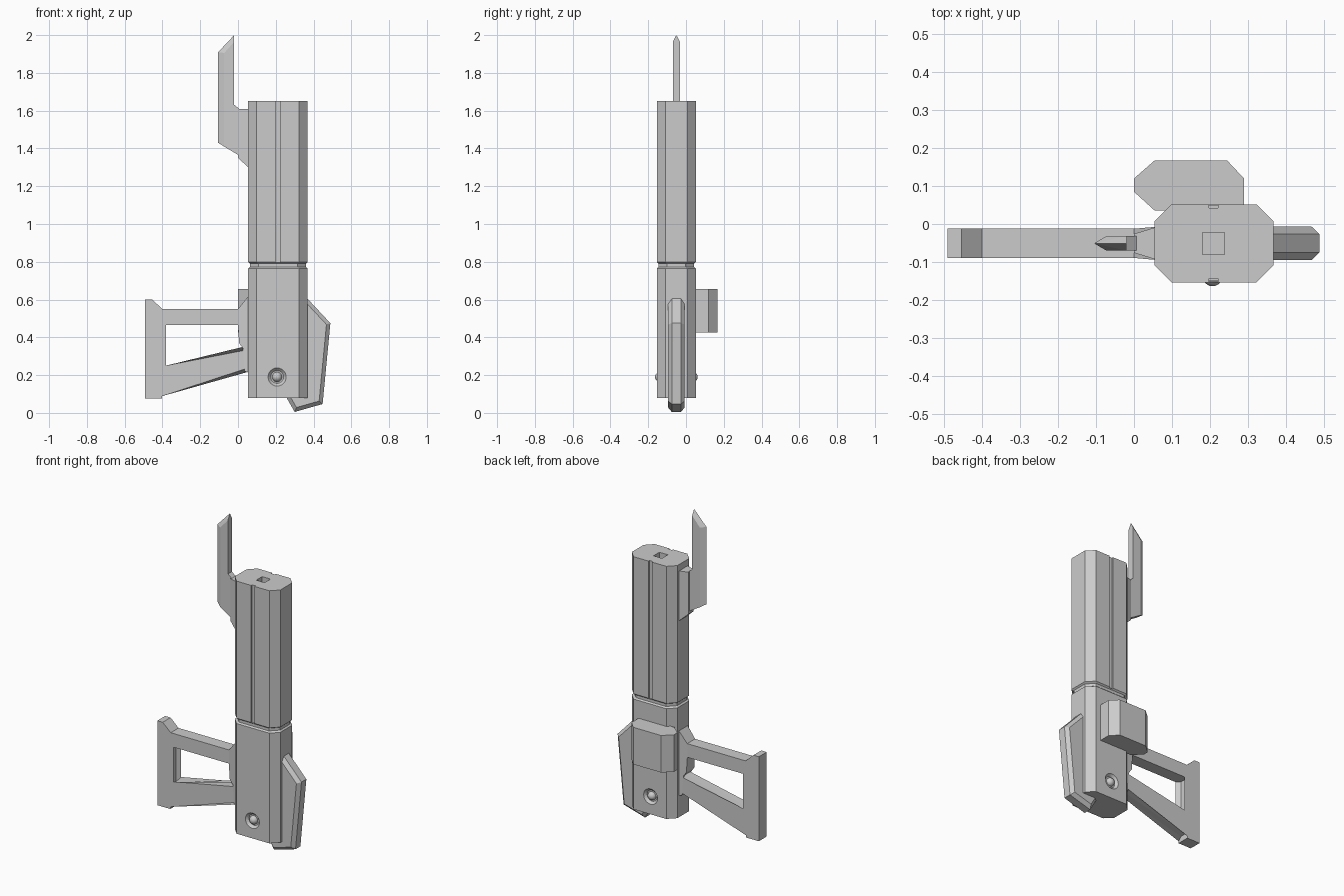
import bpy, bmesh, math
from mathutils import Vector

if "Cube" in bpy.data.objects:
    bpy.data.objects.remove(bpy.data.objects["Cube"], do_unlink=True)

grey = bpy.data.materials.new("plain_grey")
grey.use_nodes = True
COLOUR = (0.6, 0.6, 0.6, 1)
grey.diffuse_color = COLOUR
grey.node_tree.nodes["Principled BSDF"].inputs["Base Color"].default_value = COLOUR

MID_Y = -0.051          # centre plane of the body
BACK, FRONT = 0.052, -0.154


def finish(name, bm):
    bmesh.ops.recalc_face_normals(bm, faces=bm.faces)
    mesh = bpy.data.meshes.new(name)
    bm.to_mesh(mesh)
    bm.free()
    mesh.materials.append(grey)
    obj = bpy.data.objects.new(name, mesh)
    bpy.context.collection.objects.link(obj)
    return obj


def plate(name, outline, width, chamfer=0, chamfered=None, flare_x=None, flare=1):
    """Extrude an x-z outline across the centre plane, chamfering chosen cap edges."""
    bm = bmesh.new()
    sides = [[bm.verts.new((x, MID_Y + s * width / 2, z)) for x, z in outline] for s in (-1, 1)]
    n = len(outline)
    for ring in sides:
        bm.faces.new(ring)
    for i in range(n):
        j = (i + 1) % n
        bm.faces.new((sides[0][i], sides[0][j], sides[1][j], sides[1][i]))
    if flare_x is not None:
        for v in bm.verts:
            if v.co.x > flare_x:
                v.co.y = MID_Y + (v.co.y - MID_Y) * flare
    if chamfer:
        picks = range(n) if chamfered is None else chamfered
        edges = [bm.edges.get((r[i], r[(i + 1) % n])) for r in sides for i in picks]
        bmesh.ops.bevel(bm, geom=edges, offset=chamfer, offset_type='OFFSET',
                        segments=1, affect='EDGES')
    return finish(name, bm)


def loft(name, rings):
    """Join matching rings of points and cap both ends."""
    bm = bmesh.new()
    rows = [[bm.verts.new(p) for p in ring] for ring in rings]
    for a, b in zip(rows, rows[1:]):
        for i in range(len(a)):
            j = (i + 1) % len(a)
            bm.faces.new((a[i], a[j], b[j], b[i]))
    bm.faces.new(rows[0])
    bm.faces.new(rows[-1])
    return finish(name, bm)


def box(name, lo, hi):
    x0, y0, z0 = lo
    x1, y1, z1 = hi
    return loft(name, [[(x0, y0, z), (x1, y0, z), (x1, y1, z), (x0, y1, z)] for z in (z0, z1)])


def cut(target, cutter):
    mod = target.modifiers.new("cut", 'BOOLEAN')
    mod.operation = 'DIFFERENCE'
    mod.solver = 'EXACT'
    mod.object = cutter
    bpy.context.view_layer.objects.active = target
    bpy.ops.object.modifier_apply(modifier=mod.name)
    bpy.data.objects.remove(cutter, do_unlink=True)


def octagon(z, inset):
    """Chamfered rectangular section of the body."""
    cx, hx, hy, c = 0.211, 0.157 - inset, 0.103 - inset, 0.045
    quarter = [(hx, hy - c), (hx - c, hy)]
    pts = quarter + [(-x, y) for x, y in reversed(quarter)]
    pts += [(-x, -y) for x, y in pts]
    return [(cx + x, MID_Y + y, z) for x, y in pts]


# Main body with the narrow groove between its lower and upper halves
body = loft("main_body", [octagon(z, i) for z, i in (
    (0.08, 0), (0.765, 0), (0.773, 0.009), (0.79, 0.009), (0.798, 0), (1.65, 0))])

# Square bore and the long slots on front and back
cut(body, box("bore_cutter", (0.181, -0.08, 1.6), (0.239, -0.022, 1.7)))
for y in (FRONT, BACK):
    cut(body, box("slot_cutter", (0.198, y - 0.01, 0.795), (0.222, y + 0.01, 1.7)))

# Round buttons sitting in tapered sockets
for y, d, side in ((FRONT, -1, "front"), (BACK, 1, "back")):
    def circle(r, depth):
        return [(0.207 + r * math.cos(math.tau * k / 24), y + d * depth,
                 0.19 + r * math.sin(math.tau * k / 24)) for k in range(24)]
    cut(body, loft("socket_cutter", [circle(0.052, 0.004), circle(0.048, 0), circle(0.034, -0.015)]))
    bpy.ops.mesh.primitive_uv_sphere_add(segments=24, ring_count=12, radius=0.026,
                                         location=(0.207, y - d * 0.016, 0.19))
    button = bpy.context.object
    button.name = side + "_button"
    button.data.materials.append(grey)
    bpy.ops.object.shade_smooth_by_angle()

# Block on the back of the body
block = [(0.0, 0.085), (0.055, 0.035), (0.29, 0.035), (0.29, 0.12),
         (0.245, 0.168), (0.055, 0.168), (0.0, 0.12)]
loft("back_block", [[(x, y, z) for x, y in block] for z in (0.425, 0.655)])

# Angled guard on the left side, chamfered all round
plate("angled_guard", [(0.33, 0.645), (0.489, 0.475), (0.448, 0.047), (0.3, 0.005), (0.22, 0.145)],
      0.088, chamfer=0.02)

# Open shoulder frame: top bar, end plate and sloping lower bar
plate("shoulder_frame", [(0.02, 0.55), (-0.4, 0.55), (-0.455, 0.6), (-0.492, 0.6),
                         (-0.492, 0.075), (-0.403, 0.075), (-0.403, 0.11), (0.07, 0.222),
                         (0.07, 0.36), (-0.403, 0.222), (-0.403, 0.465), (0.02, 0.465)],
      0.077, chamfer=0.021, chamfered=(6, 8, 9))

# Flared joint between frame and body
plate("frame_joint", [(0.0, 0.55), (0.065, 0.63), (0.065, 0.21), (0.035, 0.22),
                      (0.027, 0.34), (0.006, 0.37), (0.0, 0.46)],
      0.077, flare_x=0.05, flare=1.15)

# Flared lug that holds the blade
plate("blade_lug", [(0.0, 1.61), (0.065, 1.61), (0.065, 1.29), (0.0, 1.35)],
      0.05, flare_x=0.05, flare=1.8)
plate("blade_tang", [(-0.03, 1.635), (-0.018, 1.63), (0.006, 1.61), (0.006, 1.362), (-0.03, 1.385)],
      0.038)

# Blade with a sharpened outer edge and a roofed tip
bm = bmesh.new()
for x, z in ((-0.105, 1.91), (-0.02, 2.0), (-0.105, 1.43)):
    bm.verts.new((x, MID_Y, z))
for x, z in ((-0.073, 1.905), (-0.02, 1.965), (-0.073, 1.41), (-0.02, 1.378)):
    for s in (-1, 1):
        bm.verts.new((x, MID_Y + s * 0.019, z))
bmesh.ops.convex_hull(bm, input=bm.verts)
bmesh.ops.dissolve_limit(bm, angle_limit=math.radians(1), verts=bm.verts, edges=bm.edges)
finish("blade", bm)
